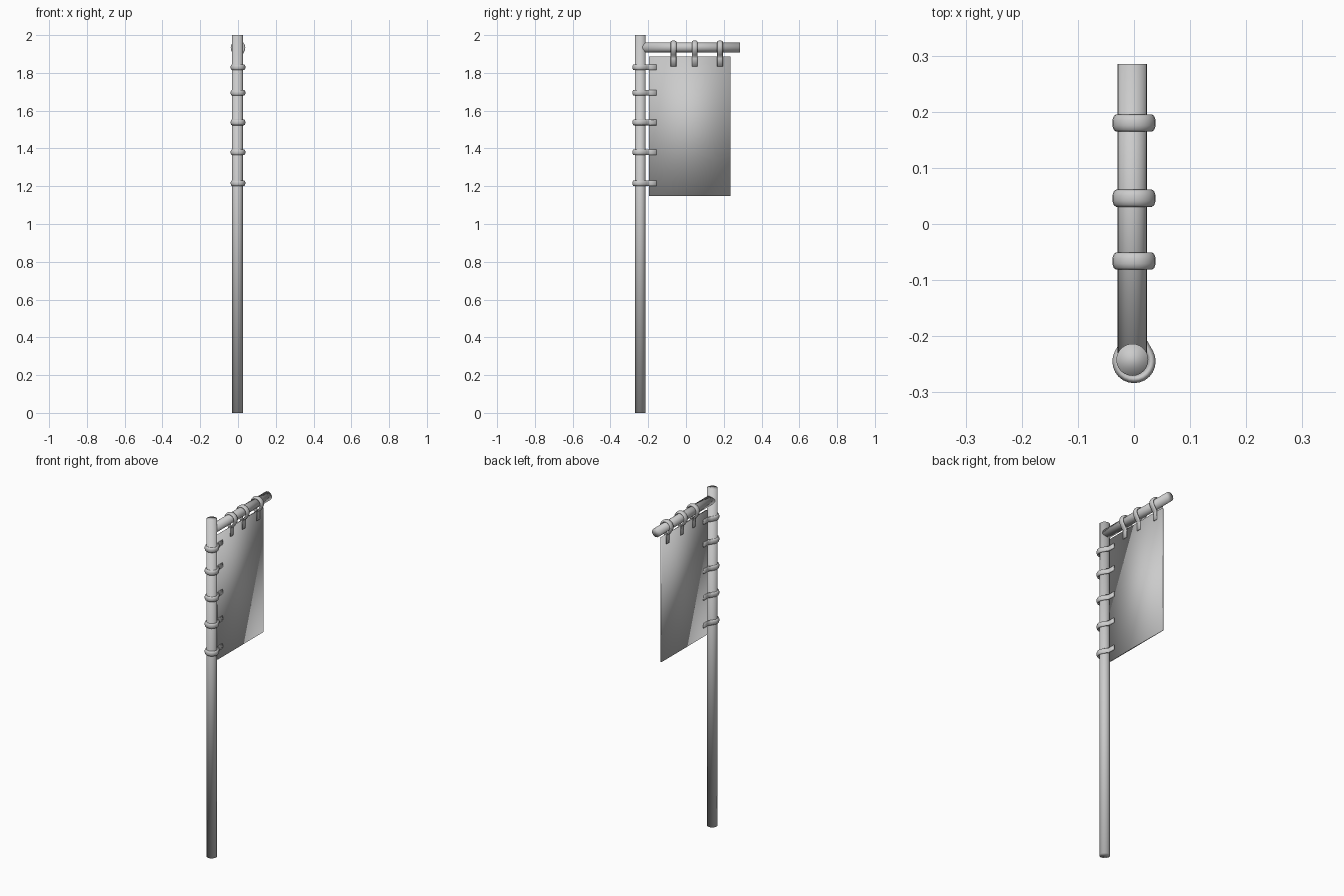
import bpy, bmesh, math
from mathutils import Vector

if "Cube" in bpy.data.objects:
    bpy.data.objects.remove(bpy.data.objects["Cube"])

PX, PY = -0.003, -0.242      # pole axis
BX, BZ = -0.003, 1.935       # crossbar axis


def finish(name, bm):
    bmesh.ops.recalc_face_normals(bm, faces=bm.faces)
    me = bpy.data.meshes.new(name)
    bm.to_mesh(me)
    bm.free()
    ob = bpy.data.objects.new(name, me)
    bpy.context.collection.objects.link(ob)
    me.shade_smooth()
    return ob


def rod(name, radius, length, loc, rot=(0, 0, 0)):
    bm = bmesh.new()
    bmesh.ops.create_cone(bm, cap_ends=True, segments=24, radius1=radius,
                          radius2=radius, depth=length)
    ob = finish(name, bm)
    ob.location, ob.rotation_euler = loc, rot
    return ob


def strap(name, centre, along, out, reach, r=0.0315):
    """Puffy band looped round a rod; its two tails pinch the flag.
    along = rod direction, out = direction from rod to flag."""
    side = Vector((1, 0, 0))
    along, out, centre = Vector(along), Vector(out), Vector(centre)
    # Half path as (sideways, toward flag), then mirrored
    a = [math.radians(d) for d in range(-90, 31, 15)]
    half = [(r * math.cos(t), r * math.sin(t)) for t in a]
    half += [(0.017, 0.034), (0.0075, 0.046), (0.0065, 0.056), (0.006, reach)]
    path = [(-x, y) for x, y in reversed(half[1:])] + half
    rings, n = [], 10
    bm = bmesh.new()
    for i, (x, y) in enumerate(path):
        p, q = path[max(i - 1, 0)], path[min(i + 1, len(path) - 1)]
        t = Vector((q[0] - p[0], q[1] - p[1])).normalized()
        thick = 0.0035 if y > 0.045 else 0.0075
        c = centre + side * x + out * y
        normal = side * t.y - out * t.x
        rings.append([bm.verts.new(c + along * 0.0155 * math.cos(k * math.tau / n)
                                   + normal * thick * math.sin(k * math.tau / n))
                      for k in range(n)])
    for u, v in zip(rings, rings[1:]):
        for k in range(n):
            bm.faces.new((u[k], u[(k + 1) % n], v[(k + 1) % n], v[k]))
    bm.faces.new(rings[0])
    bm.faces.new(rings[-1])
    return finish(name, bm)


# Upright pole and crossbar
rod("pole", 0.0285, 2.0, (PX, PY, 1.0))
rod("crossbar", 0.026, 0.515, (BX, 0.0275, BZ), (math.pi / 2, 0, 0))

# Thin hanging cloth
bm = bmesh.new()
bmesh.ops.create_cube(bm, size=1)
bmesh.ops.scale(bm, vec=(0.008, 0.43, 0.737), verts=bm.verts)
bmesh.ops.translate(bm, vec=(0, 0.02, 1.5175), verts=bm.verts)
finish("flag", bm)

# Straps round the pole
for z in (1.83, 1.695, 1.538, 1.38, 1.216):
    strap("pole_strap", (0, PY - 0.003, z), (0, 0, 1), (0, 1, 0), 0.09)

# Straps round the crossbar
for y in (-0.066, 0.046, 0.18):
    strap("bar_strap", (0, y, BZ - 0.002), (0, 1, 0), (0, 0, -1), 0.098)
